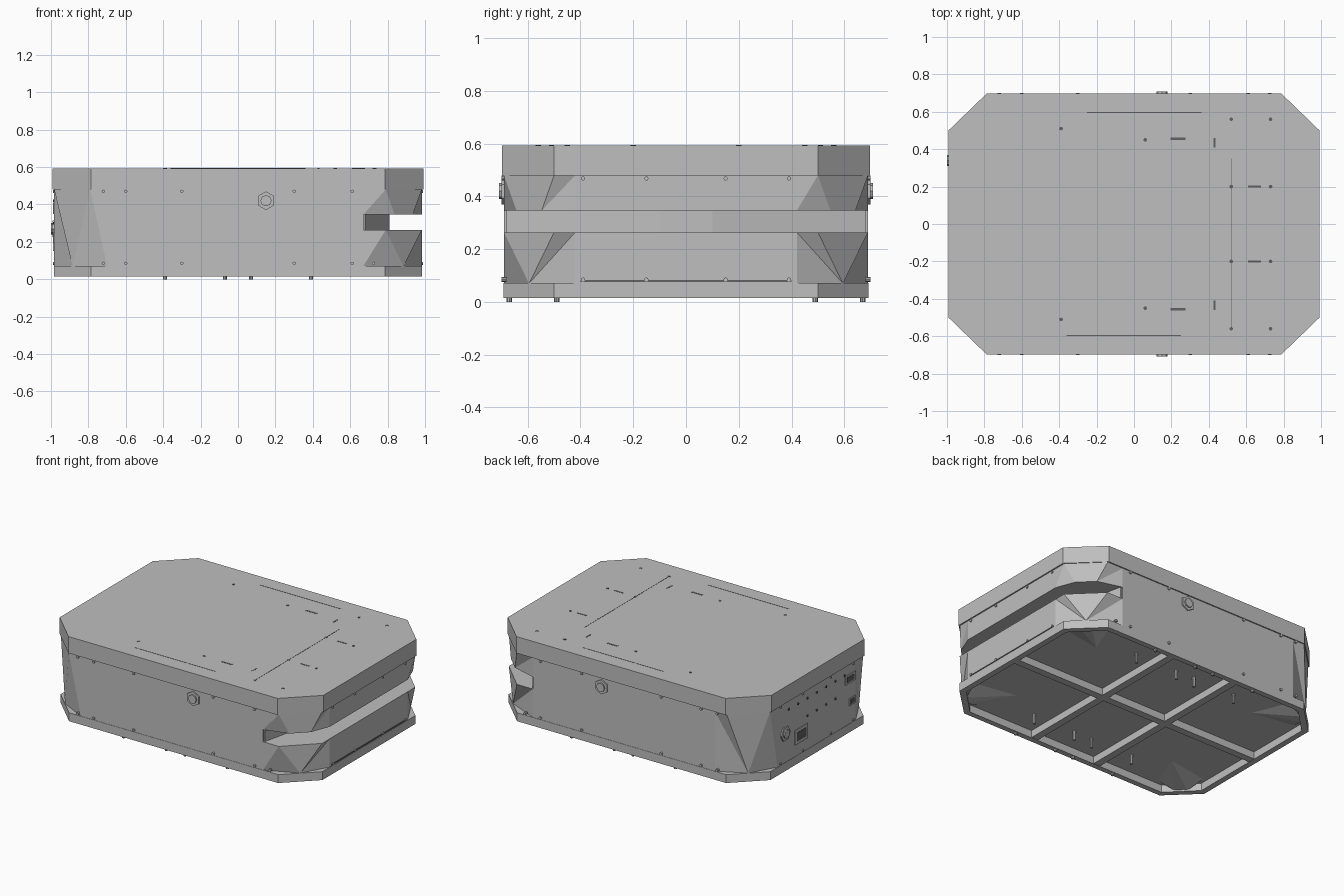
import bpy, bmesh, math
from mathutils import Vector

cube = bpy.data.objects.get("Cube")
if cube:
    bpy.data.objects.remove(cube)


def material(name, value):
    m = bpy.data.materials.new(name)
    m.use_nodes = True
    col = (value, value, value, 1)
    m.diffuse_color = col
    m.node_tree.nodes["Principled BSDF"].inputs["Base Color"].default_value = col
    return m


grey = material("light_grey", 0.52)
dark = material("dark_grey", 0.12)


def finish(name, bm, mat=grey):
    bmesh.ops.remove_doubles(bm, verts=bm.verts, dist=0.0005)
    bmesh.ops.connect_verts_nonplanar(bm, angle_limit=0.02, faces=bm.faces)
    bmesh.ops.recalc_face_normals(bm, faces=bm.faces)
    me = bpy.data.meshes.new(name)
    bm.to_mesh(me)
    bm.free()
    me.materials.append(mat)
    ob = bpy.data.objects.new(name, me)
    bpy.context.collection.objects.link(ob)
    return ob


def loft(name, sections, mat=grey):
    """Skin between matching outlines, given as (height, points)."""
    bm = bmesh.new()
    rings = [[bm.verts.new((x, y, z)) for x, y in pts] for z, pts in sections]
    n = len(rings[0])
    for lo, hi in zip(rings, rings[1:]):
        for i in range(n):
            j = (i + 1) % n
            bm.faces.new((lo[i], lo[j], hi[j], hi[i]))
    bm.faces.new(rings[0][::-1])
    bm.faces.new(rings[-1])
    return finish(name, bm, mat)


def box(name, centre, size, mat=grey):
    (x, y, z), (a, b, c) = centre, [s / 2 for s in size]
    pts = [(x - a, y - b), (x + a, y - b), (x + a, y + b), (x - a, y + b)]
    return loft(name, [(z - c, pts), (z + c, pts)], mat)


def add_cylinder(bm, centre, axis, radius, depth, sides):
    rot = Vector((0, 0, 1)).rotation_difference(Vector(axis)).to_matrix().to_4x4()
    rot.translation = centre
    bmesh.ops.create_cone(bm, cap_ends=True, segments=sides, radius1=radius,
                          radius2=radius, depth=depth, matrix=rot)


def octagon(hx, hy, cx, cy):
    q = [(hx, -cy), (hx, cy), (cx, hy), (-cx, hy)]
    return q + [(-x, -y) for x, y in q]


def end_outline(start, t, sx=1):
    """End of the hull; the cut corner narrows to a point as t goes to 1."""
    tip = Vector((0.885, 0.595))
    b = Vector((0.79, 0.69)).lerp(tip, t)
    c = Vector((0.983, 0.5)).lerp(tip, t)
    half = [(start, 0.69), tuple(b), tuple(c), (0.983, 0.42)]
    pts = [(x, -y) for x, y in half] + half[::-1]
    return [(sx * x, y) for x, y in pts]


# Lid
lid_outline = octagon(0.992, 0.698, 0.787, 0.5)
loft("lid", [(0.48, lid_outline), (0.593, lid_outline)])


# Main hull with tapered corners at its closed end
def hull_outline(t):
    return end_outline(0.7, t, -1) + [(0.67, 0.69), (0.67, -0.69)]


loft("main_hull", [(0.07, hull_outline(1)), (0.48, hull_outline(0))])

# Jaws above and below the sensor slot
loft("lower_jaw", [(0.07, end_outline(0.67, 1)), (0.264, end_outline(0.67, 0))])
loft("upper_jaw", [(0.346, end_outline(0.67, 0.5)), (0.48, end_outline(0.67, 0))])
slot = [(0.66, -0.68), (0.68, -0.68), (0.81, -0.1), (0.81, 0.1), (0.68, 0.68), (0.66, 0.68)]
loft("sensor_slot_wall", [(0.262, slot), (0.348, slot)])

# Hollow rim around the underside
bm = bmesh.new()
outer = octagon(0.985, 0.692, 0.787, 0.5)
inner = octagon(0.945, 0.655, 0.77, 0.48)
loops = [[bm.verts.new((x, y, z)) for x, y in pts]
         for pts, z in ((outer, 0.015), (outer, 0.072), (inner, 0.072), (inner, 0.015))]
for a, b in zip(loops, loops[1:] + loops[:1]):
    for i in range(8):
        j = (i + 1) % 8
        bm.faces.new((a[i], a[j], b[j], b[i]))
finish("bottom_rim", bm)
loft("floor_plate", [(0.066, outer), (0.072, outer)])

# Ribs of the underside
box("long_rib", (0, 0, 0.042), (1.9, 0.05, 0.05))
for sx in (-1, 1):
    box("cross_rib", (sx * 0.25, 0, 0.042), (0.05, 1.32, 0.05))

# Corner pockets showing under the floor
for sx in (-1, 1):
    for sy in (-1, 1):
        bm = bmesh.new()
        pts = [(0.72, 0.63, 0.067), (0.92, 0.43, 0.067), (0.62, 0.38, 0.067),
               (0.84, 0.6, 0.025), (0.89, 0.55, 0.025)]
        v = [bm.verts.new((sx * x, sy * y, z)) for x, y, z in pts]
        bmesh.ops.convex_hull(bm, input=v)
        finish("corner_pocket", bm)

# Wall screws, foot screws and corner screws
bm = bmesh.new()
for sy in (-1, 1):
    for z in (0.085, 0.47):
        for x in (-0.72, -0.6, -0.3, 0.3, 0.61, 0.725):
            if z < 0.1 or x < 0.7:
                add_cylinder(bm, (x, sy * 0.69, z), (0, 1, 0), 0.009, 0.02, 8)
    for sx in (-1, 1):
        for x in (0.07, 0.39):
            add_cylinder(bm, (sx * x, sy * 0.67, 0.009), (0, 0, 1), 0.01, 0.018, 8)
            add_cylinder(bm, (sx * x, sy * 0.49, 0.035), (0, 0, 1), 0.01, 0.07, 8)
        for z in (0.085, 0.468):
            for y in (0.15, 0.39):
                add_cylinder(bm, (sx * 0.983, sy * y, z), (1, 0, 0), 0.008, 0.014, 8)
finish("screws", bm)


# Push buttons on both sides and on the closed end
def button(name, pos, axis):
    bm = bmesh.new()
    add_cylinder(bm, pos, axis, 0.05, 0.012, 6)
    add_cylinder(bm, Vector(pos) + Vector(axis) * 0.008, axis, 0.03, 0.014, 8)
    finish(name, bm)


button("side_button", (0.15, -0.693, 0.42), (0, -1, 0))
button("side_button", (0.15, 0.693, 0.42), (0, 1, 0))
button("end_button", (-0.985, 0.34, 0.27), (-1, 0, 0))

# Connector panels on the closed end
for y, z, w, h in ((0.17, 0.2, 0.14, 0.1), (-0.36, 0.38, 0.11, 0.06), (-0.38, 0.22, 0.06, 0.05)):
    box("connector_frame", (-0.984, y, z), (0.008, w, h))
    box("connector_opening", (-0.986, y, z), (0.008, w * 0.7, h * 0.6), dark)
bm = bmesh.new()
for i in range(7):
    y = 0.3 - i * 0.1
    add_cylinder(bm, (-0.983, y, 0.42), (1, 0, 0), 0.008, 0.01, 6)
    if -0.3 < y < 0.1:
        add_cylinder(bm, (-0.983, y, 0.3), (1, 0, 0), 0.008, 0.01, 6)
finish("end_studs", bm, dark)

# Fine seams and slots on the lid
for sy in (-1, 1):
    box("lid_side_seam", (-sy * -0.055, sy * 0.595, 0.593), (0.61, 0.005, 0.002), dark)
    box("lid_slot", (0.235, sy * 0.455, 0.593), (0.08, 0.014, 0.002), dark)
    box("lid_slot", (0.645, sy * 0.2, 0.593), (0.07, 0.012, 0.002), dark)
    box("lid_cross_slot", (0.43, sy * 0.435, 0.593), (0.01, 0.05, 0.002), dark)
    bm = bmesh.new()
    for x, y in ((-0.39, 0.51), (0.06, 0.45), (0.52, 0.56), (0.73, 0.56), (0.52, 0.2), (0.73, 0.2)):
        add_cylinder(bm, (x, sy * y, 0.593), (0, 0, 1), 0.01, 0.003, 8)
    finish("lid_screws", bm, dark)
box("lid_cross_seam", (0.52, -0.1, 0.593), (0.004, 0.9, 0.002), dark)

# Seam above the rim of the slotted end
box("jaw_seam", (0.983, 0, 0.08), (0.006, 0.8, 0.008), dark)
